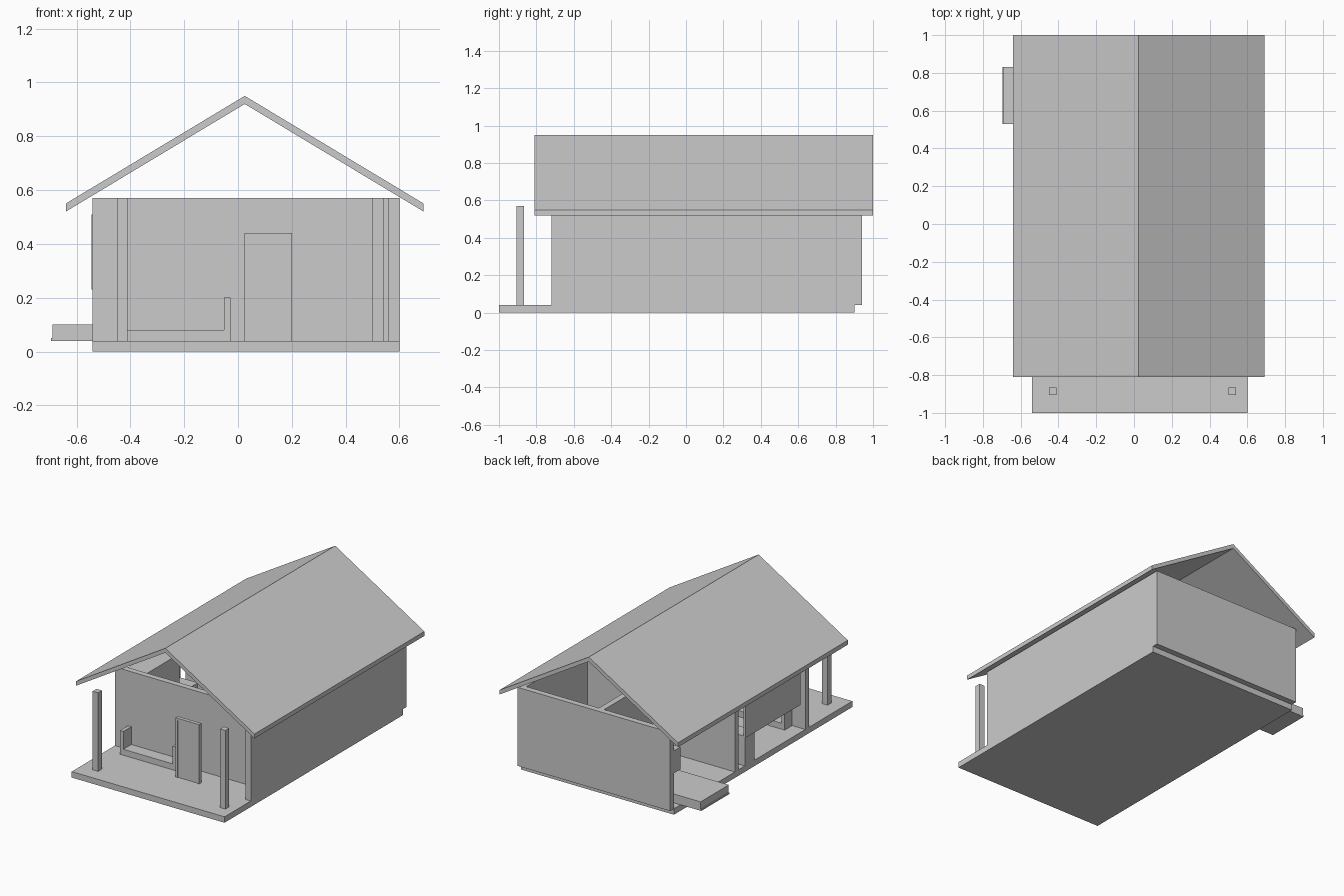
import bpy
import bmesh

if "Cube" in bpy.data.objects:
    bpy.data.objects.remove(bpy.data.objects["Cube"], do_unlink=True)

# One plain colour for the whole house
grey = bpy.data.materials.new("plain_grey")
grey.use_nodes = True
colour = (0.6, 0.6, 0.6, 1)
grey.diffuse_color = colour
grey.node_tree.nodes["Principled BSDF"].inputs["Base Color"].default_value = colour


def finish(name, bm):
    bmesh.ops.recalc_face_normals(bm, faces=bm.faces)
    mesh = bpy.data.meshes.new(name)
    bm.to_mesh(mesh)
    bm.free()
    mesh.materials.append(grey)
    obj = bpy.data.objects.new(name, mesh)
    bpy.context.collection.objects.link(obj)
    return obj


def box(name, xs, ys, zs):
    """Box between the given limits on each axis."""
    bm = bmesh.new()
    bmesh.ops.create_cube(bm, size=1)
    for v in bm.verts:
        v.co = [lim[0] if c < 0 else lim[1] for c, lim in zip(v.co, (xs, ys, zs))]
    return finish(name, bm)


def extrude_profile(name, points, y0, y1):
    """Profile in x and z, extruded along y."""
    bm = bmesh.new()
    face = bm.faces.new([bm.verts.new((x, y0, z)) for x, z in points])
    new = bmesh.ops.extrude_face_region(bm, geom=[face])["geom"]
    verts = [g for g in new if isinstance(g, bmesh.types.BMVert)]
    bmesh.ops.translate(bm, verts=verts, vec=(0, y1 - y0, 0))
    return finish(name, bm)


LEFT, RIGHT, INNER = -0.54, 0.60, 0.56
FLOOR, TOP = 0.04, 0.57
WALL = (FLOOR, TOP)

# Floor slab and walls; one long side is left open
box("floor_slab", (LEFT, RIGHT), (-1, 0.9), (0, FLOOR))
box("side_wall", (INNER, RIGHT), (-0.72, 0.94), WALL)
box("back_wall", (LEFT, INNER), (0.9, 0.94), WALL)
box("front_wall", (LEFT, INNER), (-0.54, -0.50), WALL)
box("cross_partition", (LEFT, INNER), (0.21, 0.25), WALL)
box("bedroom_partition", (-0.02, 0.02), (0.25, 0.9), WALL)

# Gable roof
ridge, eave_l, eave_r, thick = 0.025, -0.64, 0.69, 0.03
extrude_profile("roof", [(eave_l, 0.55), (ridge, 0.95), (eave_r, 0.55),
                         (eave_r, 0.55 - thick), (ridge, 0.95 - thick),
                         (eave_l, 0.55 - thick)], -0.81, 1)

# Porch posts
for side, x in (("right", -0.43), ("left", 0.52)):
    box("porch_post_" + side, (x - 0.02, x + 0.02), (-0.905, -0.865), WALL)

# Door in its frame
extrude_profile("door_frame", [(0.025, FLOOR), (0.025, 0.44), (0.20, 0.44), (0.20, FLOOR),
                               (0.185, FLOOR), (0.185, 0.425), (0.04, 0.425), (0.04, FLOOR)],
                -0.70, -0.675)
box("door", (0.04, 0.185), (-0.695, -0.68), (FLOOR, 0.425))


# Benches with an arm at each end, outside and inside the front wall
def bench(name, ys):
    box(name + "_seat", (-0.42, -0.05), ys, (FLOOR, 0.08))
    for side, x in (("right", -0.43), ("left", -0.04)):
        box(name + "_arm_" + side, (x - 0.012, x + 0.012), ys, (FLOOR, 0.2))


bench("porch_bench", (-0.625, -0.54))
bench("indoor_bench", (-0.50, -0.42))

# Kitchen units along the open side
box("upper_cabinet", (-0.545, -0.40), (-0.44, -0.05), (0.23, 0.51))
box("upper_panel", (-0.545, -0.53), (-0.05, 0.144), (0.23, 0.51))
box("lower_cabinet", (LEFT, -0.40), (0.04, 0.144), (FLOOR, 0.24))

# Bed and wall cupboard
box("bed_frame", (-0.695, -0.10), (0.53, 0.83), (FLOOR, 0.05))
box("mattress", (-0.69, -0.10), (0.53, 0.83), (0.05, 0.10))
box("wall_cupboard", (LEFT, -0.25), (0.83, 0.9), (0.28, 0.43))
